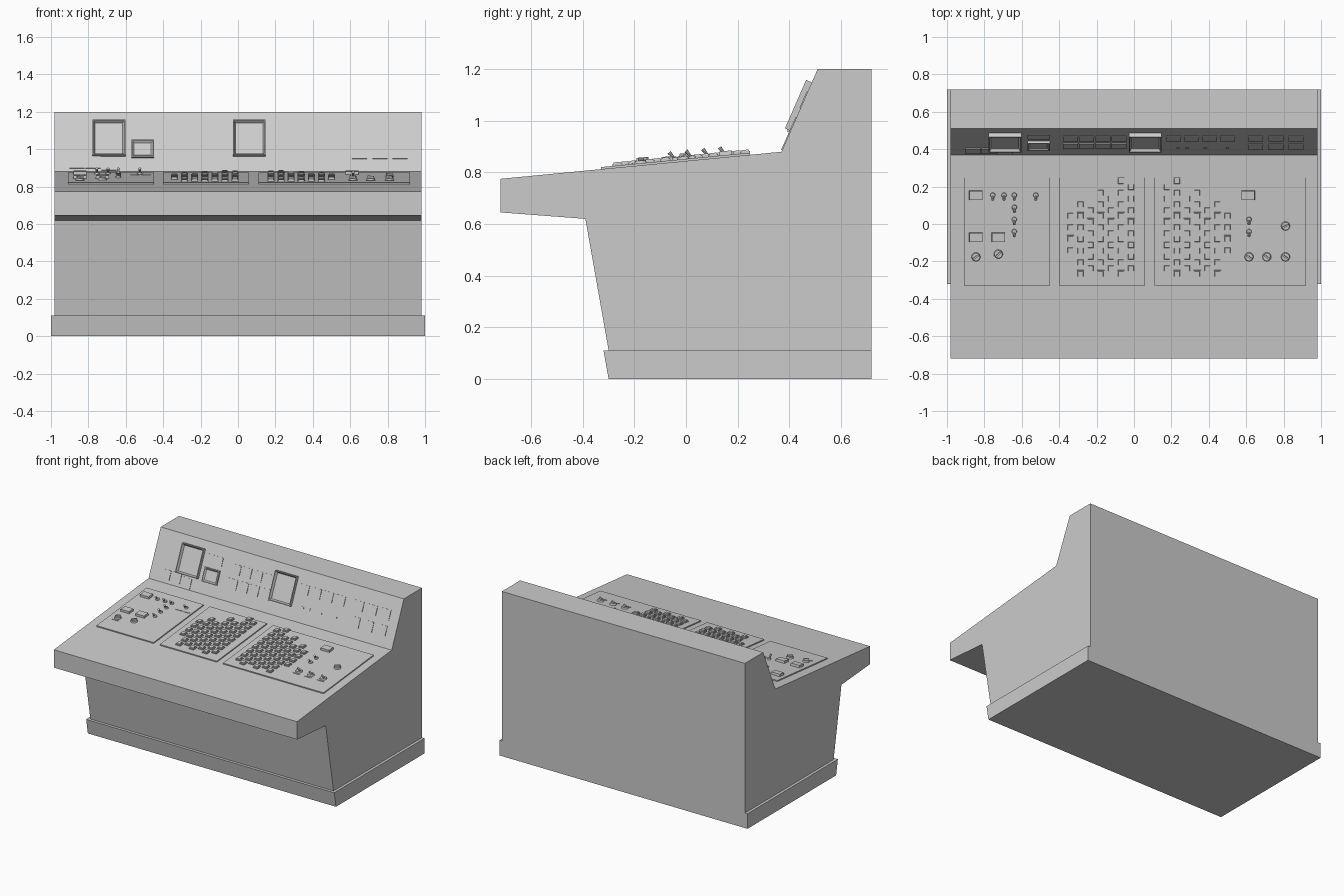
import bpy, bmesh, math
from mathutils import Matrix, Vector

cube = bpy.data.objects.get("Cube")
if cube:
    bpy.data.objects.remove(cube)

grey = bpy.data.materials.new("console_grey")
grey.use_nodes = True
COLOUR = (0.6, 0.6, 0.6, 1)
grey.diffuse_color = COLOUR
grey.node_tree.nodes["Principled BSDF"].inputs["Base Color"].default_value = COLOUR


def finish(name, bm):
    bmesh.ops.recalc_face_normals(bm, faces=bm.faces)
    mesh = bpy.data.meshes.new(name)
    bm.to_mesh(mesh)
    bm.free()
    mesh.materials.append(grey)
    obj = bpy.data.objects.new(name, mesh)
    bpy.context.collection.objects.link(obj)
    return obj


def extrude_profile(name, profile, half):
    """Side profile (y, z) swept across the width."""
    bm = bmesh.new()
    face = bm.faces.new([bm.verts.new((-half, y, z)) for y, z in profile])
    new = bmesh.ops.extrude_face_region(bm, geom=[face])["geom"]
    verts = [g for g in new if isinstance(g, bmesh.types.BMVert)]
    bmesh.ops.translate(bm, verts=verts, vec=(2 * half, 0, 0))
    return finish(name, bm)


def box(bm, frame, size, lift=0.0, taper=1.0):
    """Box standing on a frame, its top optionally narrowed; returns the top face."""
    sx, sy, sz = size
    verts = bmesh.ops.create_cube(bm, size=1)["verts"]
    top = [v for v in verts if v.co.z > 0]
    for v in verts:
        k = taper if v in top else 1
        v.co = frame @ Vector((v.co.x * sx * k, v.co.y * sy * k, lift + (v.co.z + 0.5) * sz))
    return next(f for f in top[0].link_faces if all(v in top for v in f.verts))


def cylinder(bm, frame, r1, r2, height, lift=0.0, sides=12):
    bmesh.ops.create_cone(bm, cap_ends=True, segments=sides, radius1=r1, radius2=r2, depth=height,
                          matrix=frame @ Matrix.Translation((0, 0, lift + height / 2)))


# Sloping desk and upright board carry all the fittings
DESK_TILT = math.atan2(0.105, 1.09)
BOARD_TILT = math.atan2(0.32, 0.14)
PLATE = 0.008


def on_desk(x, y, lift=PLATE):
    z = 0.775 + (y + 0.72) * math.tan(DESK_TILT)
    return Matrix.Translation((x, y, z)) @ Matrix.Rotation(DESK_TILT, 4, 'X') @ Matrix.Translation((0, 0, lift))


def on_board(x, z):
    y = 0.37 + (z - 0.88) / math.tan(BOARD_TILT)
    return Matrix.Translation((x, y, z)) @ Matrix.Rotation(BOARD_TILT, 4, 'X')


# Cabinet and plinth
extrude_profile("console_body", [(-0.30, 0.11), (-0.39, 0.62), (-0.72, 0.645), (-0.72, 0.775),
                                 (0.37, 0.88), (0.51, 1.2), (0.72, 1.2), (0.72, 0.11)], 0.98)
extrude_profile("plinth", [(-0.30, 0), (-0.32, 0.11), (0.72, 0.11), (0.72, 0)], 1.0)

# Control panel plates
for name, x0, x1, y0 in (("left_panel", 0.45, 0.91, -0.33), ("middle_panel", -0.06, 0.40, -0.33),
                         ("right_panel", -0.92, -0.11, -0.33)):
    bm = bmesh.new()
    box(bm, on_desk(-(x0 + x1) / 2, (y0 + 0.25) / 2, 0), (x1 - x0, 0.25 - y0, PLATE))
    finish(name, bm)

# Two mirrored banks of staggered keys
COUNTS = (4, 7, 6, 8, 7, 9, 8)
for name, side in (("right_keys", -1), ("left_keys", 1)):
    bm = bmesh.new()
    for col, count in enumerate(COUNTS):
        start = -0.14 if col == 0 else (-0.265 if col % 2 else -0.235)
        x = 0.08 - side * (0.42 - col * 0.054)
        for row in range(count):
            key = on_desk(x, start + row * 0.062)
            box(bm, key, (0.038, 0.038, 0.007))
            box(bm, key, (0.030, 0.030, 0.006), 0.007, 0.9)
    finish(name, bm)

# Square indicator buttons
bm = bmesh.new()
for x, y in ((-0.845, 0.155), (-0.845, -0.07), (-0.725, -0.07), (0.61, 0.155)):
    box(bm, on_desk(x, y), (0.072, 0.05, 0.016), 0, 0.95)
finish("indicator_buttons", bm)

# Toggle switches: collar and leaning lever
bm = bmesh.new()
toggles = [(x, 0.155) for x in (-0.755, -0.695, -0.64, -0.525)]
toggles += [(-0.64, y) for y in (0.09, 0.025, -0.04)] + [(0.615, 0.025), (0.615, -0.04)]
for x, y in toggles:
    spot = on_desk(x, y)
    cylinder(bm, spot, 0.014, 0.012, 0.01)
    cylinder(bm, spot @ Matrix.Rotation(0.6, 4, 'X'), 0.004, 0.008, 0.034, 0.004, 8)
finish("toggle_switches", bm)

# Rotary knobs with a pointer bar
bm = bmesh.new()
for x, y, turn in ((-0.845, -0.175, 0.6), (-0.725, -0.16, 0.8), (0.615, -0.175, -0.6),
                   (0.71, -0.175, -0.6), (0.81, -0.175, -0.6), (0.81, -0.01, 0.5)):
    spot = on_desk(x, y)
    cylinder(bm, spot, 0.024, 0.021, 0.01, 0, 16)
    box(bm, spot @ Matrix.Rotation(turn, 4, 'Z'), (0.038, 0.009, 0.012), 0.01)
finish("rotary_knobs", bm)

# Small marker strips on the panels
bm = bmesh.new()
for x, y in ((-0.845, -0.207), (0.615, -0.207), (0.71, -0.207), (0.81, -0.207), (-0.55, 0.107), (-0.49, 0.107)):
    box(bm, on_desk(x, y), (0.05, 0.006, 0.003))
finish("marker_strips", bm)

# Framed screens on the upright board
for name, x, z, w, h, depth in (("left_screen", -0.69, 1.055, 0.175, 0.205, 0.024),
                                ("middle_screen", 0.06, 1.055, 0.175, 0.205, 0.024),
                                ("small_screen", -0.51, 1.0, 0.12, 0.10, 0.012)):
    bm = bmesh.new()
    spot = on_board(x, z)
    face = box(bm, spot, (w, h, depth))
    bm.normal_update()
    bmesh.ops.inset_region(bm, faces=[face], thickness=0.008)
    bmesh.ops.inset_region(bm, faces=[face], thickness=0.012, depth=-depth * 0.7)
    finish(name, bm)

# Thin square indicator plates in rows along the board
rows = [(-0.34 + i * 0.087, z) for i in range(4) for z in (0.99, 1.08)]
rows += [(0.21 + i * 0.097, 1.08) for i in range(4)]
rows += [(0.65 + i * 0.108, z) for i in range(3) for z in (0.98, 1.08)]
rows += [(-0.86, 0.93), (-0.775, 0.93), (-0.69, 0.918)]
bm = bmesh.new()
for x, z in rows:
    box(bm, on_board(x, z), (0.08, 0.07, 0.004))
box(bm, on_board(-0.51, 1.1), (0.12, 0.06, 0.004))
for x in (0.235, 0.285, 0.38, 0.5):
    box(bm, on_board(x, 0.975), (0.018, 0.015, 0.004))
finish("board_indicator_plates", bm)
